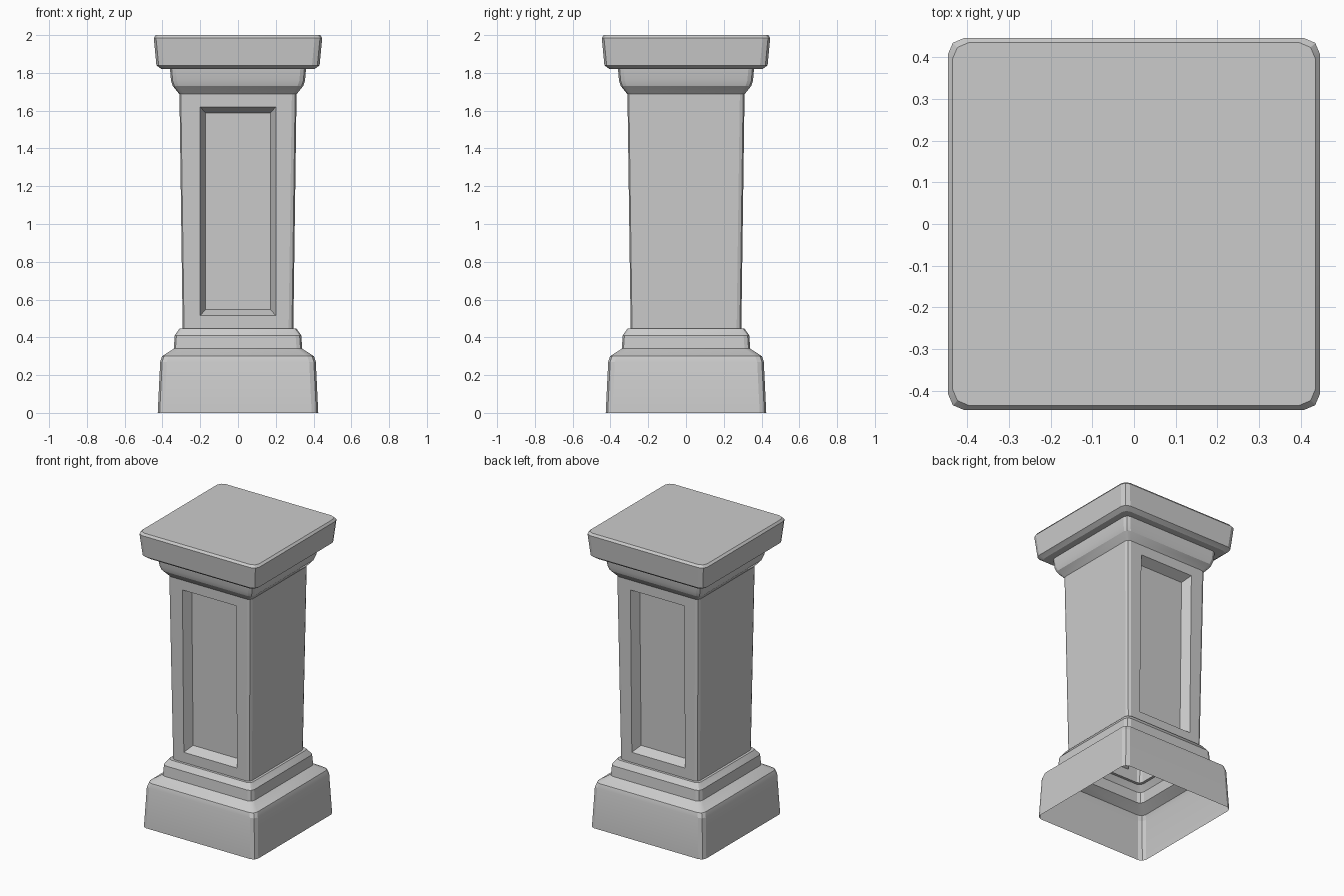
import bpy, bmesh, math

if "Cube" in bpy.data.objects:
    bpy.data.objects.remove(bpy.data.objects["Cube"])

# Stone material
stone = bpy.data.materials.new("grey stone")
stone.use_nodes = True
colour = (0.6, 0.6, 0.6, 1)
stone.diffuse_color = colour
stone.node_tree.nodes["Principled BSDF"].inputs["Base Color"].default_value = colour


def ring(bm, half, chamfer, z):
    """Square ring with softened corners, counter-clockwise from the front."""
    verts = []
    for i in range(4):
        a = i * math.pi / 2
        c, s = round(math.cos(a)), round(math.sin(a))
        k = half - chamfer * 0.3
        for x, y in ((half - chamfer, -half), (k, -k), (half, chamfer - half)):
            verts.append(bm.verts.new((x * c - y * s, x * s + y * c, z)))
    return verts


def loft(name, profile, close_top=False):
    """Skin a stack of rings given as (half width, corner size, height)."""
    bm = bmesh.new()
    rings = [ring(bm, *p) for p in profile]
    for low, high in zip(rings, rings[1:]):
        for i in range(len(low)):
            j = (i + 1) % len(low)
            bm.faces.new((low[i], low[j], high[j], high[i]))
    if close_top:
        bm.faces.new(rings[-1])
    return bm


def finish(name, bm):
    mesh = bpy.data.meshes.new(name)
    bm.normal_update()
    bm.to_mesh(mesh)
    bm.free()
    mesh.materials.append(stone)
    obj = bpy.data.objects.new(name, mesh)
    bpy.context.collection.objects.link(obj)
    bpy.ops.object.select_all(action="DESELECT")
    obj.select_set(True)
    bpy.context.view_layer.objects.active = obj
    bpy.ops.object.shade_smooth_by_angle(angle=math.radians(20))


# Hollow stepped base
base = [(0.425, 0.035, 0), (0.412, 0.035, 0.27), (0.402, 0.035, 0.30),
        (0.34, 0.03, 0.34), (0.335, 0.03, 0.41), (0.31, 0.03, 0.446),
        (0.293, 0.025, 0.446)]
finish("base", loft("base", base))

# Tapered shaft with a recessed panel on the front and back
LOW, HIGH = 0.446, 1.687
W_LOW, W_HIGH = 0.293, 0.31
bm = loft("shaft", [(W_LOW, 0.025, LOW), (W_HIGH, 0.025, HIGH)])
bm.normal_update()
panels = [f for f in bm.faces if abs(f.normal.y) > 0.95]
for face in panels:
    side = math.copysign(1, face.normal.y)
    for half, bottom, top, depth in ((0.2, 0.515, 1.62, 0),
                                     (0.172, 0.547, 1.588, 0.06)):
        bmesh.ops.inset_individual(bm, faces=[face], thickness=0.02)
        for v in face.verts:
            v.co.x = math.copysign(half, v.co.x)
            v.co.z = top if v.co.z > 1 else bottom
            t = (v.co.z - LOW) / (HIGH - LOW)
            v.co.y = side * (W_LOW + t * (W_HIGH - W_LOW) - depth)
finish("shaft", bm)

# Flared neck
neck = [(0.31, 0.025, 1.687), (0.345, 0.03, 1.73), (0.355, 0.03, 1.76),
        (0.36, 0.03, 1.82)]
finish("neck", loft("neck", neck))

# Capstone
cap = [(0.36, 0.03, 1.82), (0.405, 0.035, 1.82), (0.432, 0.04, 1.84),
       (0.446, 0.04, 1.985), (0.435, 0.04, 2.0)]
finish("capstone", loft("capstone", cap, close_top=True))
